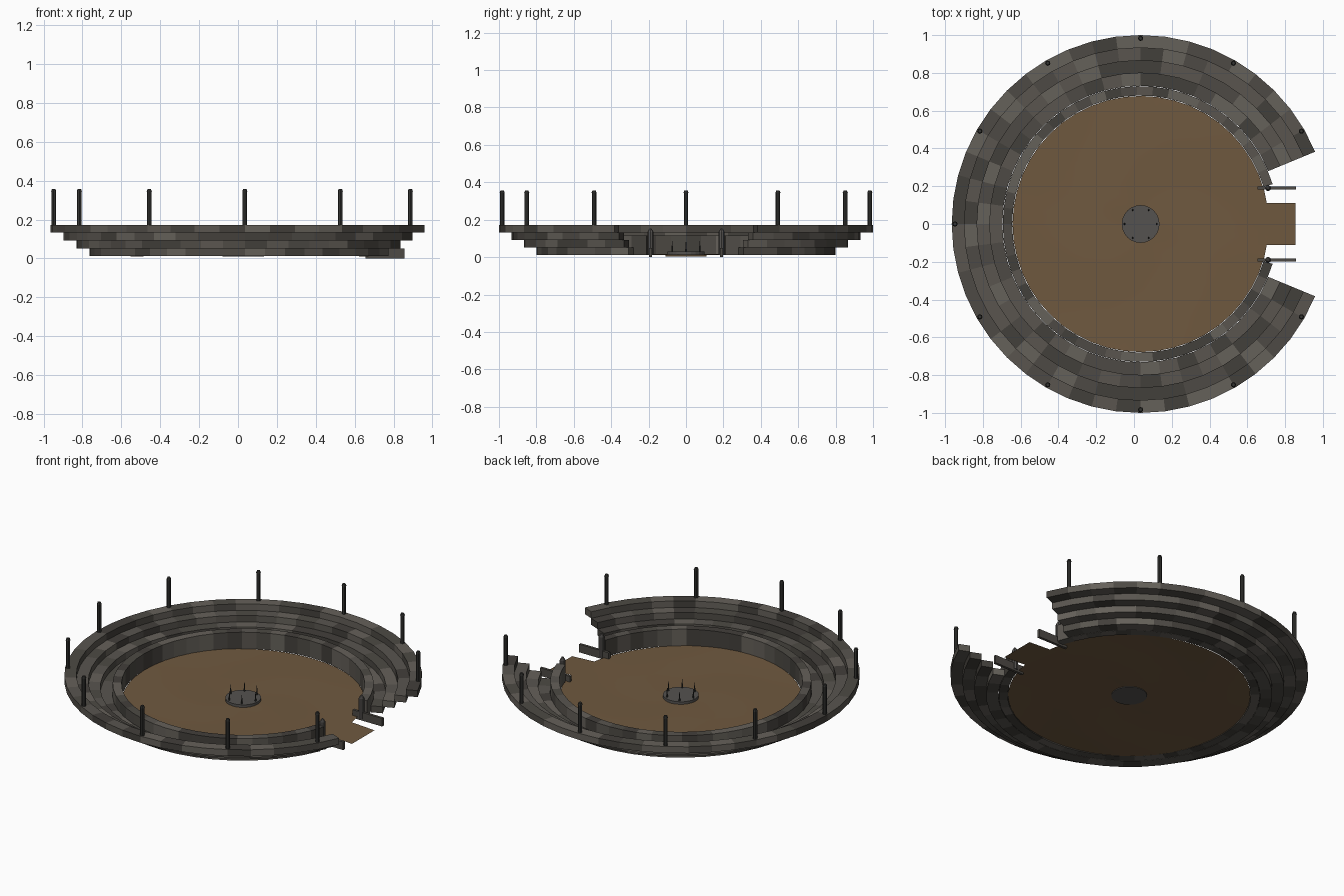
import bpy, bmesh, math, random
from mathutils import Matrix, Vector

if "Cube" in bpy.data.objects:
    bpy.data.objects.remove(bpy.data.objects["Cube"])

random.seed(4)
CX = 0.035  # axis of the bowl


def material(name, r, g, b):
    m = bpy.data.materials.new(name)
    m.diffuse_color = (r, g, b, 1)
    m.use_nodes = True
    m.node_tree.nodes["Principled BSDF"].inputs["Base Color"].default_value = m.diffuse_color
    return m


stones = [material("stone_%d" % i, v, v * 0.91, v * 0.78)
          for i, v in enumerate((0.055, 0.075, 0.10, 0.13))]
iron = material("dark_iron", 0.035, 0.035, 0.032)
slate = material("slate", 0.09, 0.085, 0.08)
sand = material("sand", 0.16, 0.10, 0.05)


def finish(name, bm, mats):
    bmesh.ops.recalc_face_normals(bm, faces=bm.faces)
    me = bpy.data.meshes.new(name)
    bm.to_mesh(me)
    bm.free()
    for m in mats:
        me.materials.append(m)
    ob = bpy.data.objects.new(name, me)
    bpy.context.collection.objects.link(ob)
    return ob


def block_ring(name, r0, r1, z0, z1, gap, count):
    """Open ring of wedge-shaped stones, gap = half opening in degrees."""
    bm = bmesh.new()
    step = math.radians(360 - 2 * gap) / count
    for i in range(count):
        a = math.radians(gap) + i * step
        quads = []
        for z in (z0, z1):
            quads.append([bm.verts.new((CX + r * math.cos(t), r * math.sin(t), z))
                          for r, t in ((r0, a), (r1, a), (r1, a + step), (r0, a + step))])
        lo, hi = quads
        faces = [bm.faces.new(lo[::-1]), bm.faces.new(hi)]
        faces += [bm.faces.new((lo[k], lo[(k + 1) % 4], hi[(k + 1) % 4], hi[k])) for k in range(4)]
        shade = random.randrange(len(stones))
        for f in faces:
            f.material_index = shade
    return finish(name, bm, stones)


def cylinder(bm, x, y, z0, z1, r, r_top=None, sides=8):
    bmesh.ops.create_cone(bm, cap_ends=True, segments=sides, radius1=r,
                          radius2=r if r_top is None else r_top, depth=z1 - z0,
                          matrix=Matrix.Translation((x, y, (z0 + z1) / 2)))


def box(bm, lo, hi):
    lo, hi = Vector(lo), Vector(hi)
    bmesh.ops.create_cube(bm, size=1, matrix=Matrix.Translation((lo + hi) / 2)
                          @ Matrix.Diagonal((*(hi - lo), 1)))


# Stepped seating and the wall around the sand
for i in range(4):
    block_ring("seating_tier_%d" % (i + 1), 0.732 + 0.067 * i, 0.80 + 0.0667 * i,
               0.012 + 0.04 * i, 0.052 + 0.04 * i, 22.5, 42)
block_ring("arena_wall", 0.68, 0.73, 0.012, 0.115, 16.8, 48)

# Slightly uneven sand floor
bm = bmesh.new()
rings, sides = 6, 48
centre = bm.verts.new((CX, 0, 0.014))
prev = None
for k in range(1, rings + 1):
    r = 0.678 * k / rings
    ring = []
    for s in range(sides):
        a = math.tau * s / sides
        z = 0.014 + 0.003 * k / rings * math.sin(3 * a + k)
        ring.append(bm.verts.new((CX + r * math.cos(a), r * math.sin(a), z)))
    for s in range(sides):
        n = (s + 1) % sides
        if prev:
            bm.faces.new((prev[s], ring[s], ring[n], prev[n]))
        else:
            bm.faces.new((centre, ring[s], ring[n]))
    prev = ring
for f in bm.faces:
    f.smooth = True
finish("sand_floor", bm, [sand])

# Entrance ramp
bm = bmesh.new()
bm.faces.new([bm.verts.new(p) for p in ((0.66, -0.11, 0.014), (0.855, -0.11, 0.004),
                                        (0.855, 0.11, 0.004), (0.66, 0.11, 0.014))])
finish("entrance_ramp", bm, [sand])

# Entrance side walls and round-topped gate posts
for side, y in (("left", 0.19), ("right", -0.19)):
    bm = bmesh.new()
    box(bm, (0.655, y - 0.008, 0), (0.857, y + 0.008, 0.05))
    finish("entrance_side_wall_" + side, bm, [stones[1]])
    bm = bmesh.new()
    cylinder(bm, 0.71, y, 0.012, 0.135, 0.016)
    cylinder(bm, 0.71, y, 0.135, 0.152, 0.016, 0.006)
    finish("gate_post_" + side, bm, [slate])

# Central dais with six thin spikes
bm = bmesh.new()
cylinder(bm, CX, 0, 0.01, 0.03, 0.1, sides=24)
finish("centre_dais", bm, [slate])
bm = bmesh.new()
for i in range(6):
    a = math.tau * i / 6
    cylinder(bm, CX + 0.085 * math.cos(a), 0.085 * math.sin(a), 0.03, 0.085, 0.005, 0.001, 6)
finish("dais_spikes", bm, [iron])

# Posts around the rim, with small caps
bm = bmesh.new()
for i in range(1, 12):
    a = math.tau * i / 12
    x, y = CX + 0.983 * math.cos(a), 0.983 * math.sin(a)
    cylinder(bm, x, y, 0.17, 0.343, 0.012)
    cylinder(bm, x, y, 0.343, 0.356, 0.014, 0.009)
finish("rim_posts", bm, [iron])
